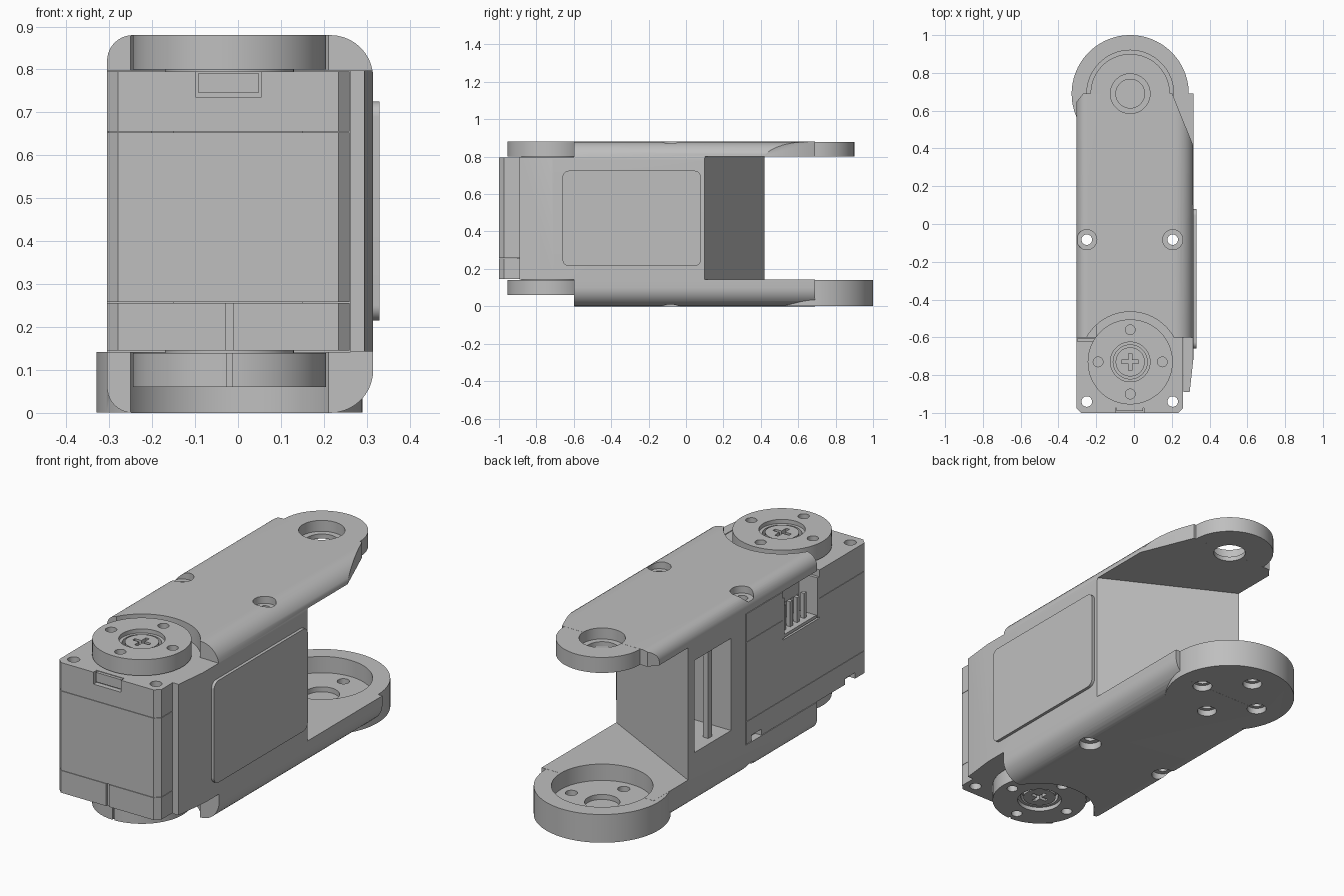
import bpy, bmesh
from math import cos, sin, pi, radians
from mathutils import Vector

if "Cube" in bpy.data.objects:
    bpy.data.objects.remove(bpy.data.objects["Cube"], do_unlink=True)

grey = bpy.data.materials.new("matte_grey")
grey.use_nodes = True
grey.diffuse_color = (0.52, 0.52, 0.52, 1)
grey.node_tree.nodes["Principled BSDF"].inputs["Base Color"].default_value = (0.52, 0.52, 0.52, 1)

CX, HORN_Y, TIP_Y = -0.02, -0.73, 0.69      # shared pivot line
TOP, GAP_LO, GAP_HI = 0.88, 0.142, 0.798    # bracket heights


def prism(name, pts, lo, hi, axis="z"):
    """Extrude a closed outline along one axis."""
    put = {"x": lambda a, b, h: (h, a, b),
           "y": lambda a, b, h: (a, h, b),
           "z": lambda a, b, h: (a, b, h)}[axis]
    bm = bmesh.new()
    low = bm.faces.new([bm.verts.new(put(a, b, lo)) for a, b in pts])
    top = bmesh.ops.extrude_face_region(bm, geom=[low])["geom"]
    shift = Vector(put(0, 0, hi - lo))
    bmesh.ops.translate(bm, vec=shift, verts=[v for v in top if isinstance(v, bmesh.types.BMVert)])
    bmesh.ops.recalc_face_normals(bm, faces=bm.faces)
    mesh = bpy.data.meshes.new(name)
    bm.to_mesh(mesh)
    bm.free()
    mesh.materials.append(grey)
    ob = bpy.data.objects.new(name, mesh)
    bpy.context.collection.objects.link(ob)
    return ob


def box(name, x, y, z):
    return prism(name, [(x[0], y[0]), (x[1], y[0]), (x[1], y[1]), (x[0], y[1])], *z)


def circle(x, y, r, n=64):
    return [(x + r * cos(2 * pi * i / n), y + r * sin(2 * pi * i / n)) for i in range(n)]


def disc(name, x, y, r, lo, hi, n=64):
    return prism(name, circle(x, y, r, n), lo, hi)


def rounded(x, y, left, right, n=10):
    """Rectangle outline with its own corner radius on each side."""
    pts = []
    for k, (sx, sy) in enumerate([(1, 1), (0, 1), (0, 0), (1, 0)]):
        r = right if sx else left
        cx, cy = x[sx] + (-r if sx else r), y[sy] + (-r if sy else r)
        pts += [(cx + r * cos(a), cy + r * sin(a))
                for a in [(k + i / n) * pi / 2 for i in range(n + 1)]]
    return pts


def combine(ob, other, op="DIFFERENCE"):
    mod = ob.modifiers.new("combine", "BOOLEAN")
    mod.operation, mod.object, mod.solver = op, other, "EXACT"
    bpy.context.view_layer.objects.active = ob
    bpy.ops.object.modifier_apply(modifier=mod.name)
    bpy.data.objects.remove(other, do_unlink=True)


def bolt_circle(y, r=0.17):
    return [(CX + r, y), (CX - r, y), (CX, y + r), (CX, y - r)]


# Bracket: rounded sleeve hollowed for the servo and the rear gap
bracket = prism("bracket", rounded((-0.305, 0.315), (0, TOP), 0.06, 0.1), -0.89, TIP_Y, "y")
combine(bracket, box("cut", (-0.5, 0.262), (-1.1, -0.035), (GAP_LO, GAP_HI)))
combine(bracket, prism("cut", [(0.45, 0.03), (0.45, 1.1), (-0.45, 1.1), (-0.45, 0.495)],
                       GAP_LO, 0.802))
# Plate fronts cleared around the horns
for lo, hi in ((-0.1, GAP_LO + 0.001), (GAP_HI - 0.001, 1)):
    combine(bracket, box("cut", (-0.5, 0.5), (-1.1, -0.6), (lo, hi)))
    combine(bracket, disc("cut", CX, HORN_Y, 0.265, lo, hi))
# Tapered wall front, tapered upper arm
combine(bracket, prism("cut", [(0.288, -0.95), (0.45, -0.95), (0.45, -0.62), (0.325, -0.62)], -0.1, 1))
combine(bracket, prism("cut", [(0.32, 0.4), (0.45, 0.4), (0.45, 0.75), (0.178, 0.75)], 0.5, 1))
combine(bracket, prism("cut", [(-0.31, 0.64), (-0.22, 0.75), (-0.45, 0.75), (-0.45, 0.64)], 0.5, 1))
# Arm ends
combine(bracket, disc("tip", CX, TIP_Y, 0.21, 0.8021, TOP - 0.0005, 80), "UNION")
combine(bracket, disc("tip", CX, TIP_Y, 0.31, 0.0005, 0.1415, 96), "UNION")
# Upper pivot hole with counterbore
combine(bracket, disc("cut", CX, TIP_Y, 0.105, 0.825, 1))
combine(bracket, disc("cut", CX, TIP_Y, 0.076, 0.7, 1))
# Lower horn seat with countersunk bolt holes
combine(bracket, disc("cut", CX, TIP_Y, 0.23, 0.06, 0.3))
combine(bracket, disc("cut", CX, TIP_Y, 0.08, 0.035, 0.3))
for x, y in bolt_circle(TIP_Y):
    combine(bracket, disc("cut", x, y, 0.028, -0.1, 0.3, 24))
    combine(bracket, disc("cut", x, y, 0.046, -0.1, 0.03, 32))
# Side window into the hollow behind the servo
combine(bracket, prism("cut", [(-0.45, 0.08), (-0.45, 0.39), (-0.29, 0.365), (0.1, 0.16), (0.1, 0.08)],
                       0.26, 0.72))
# Mounting screw holes
for x in (-0.25, 0.205):
    combine(bracket, disc("cut", x, -0.083, 0.028, -0.1, 1, 24))
    for lo, hi in ((-0.1, 0.035), (TOP - 0.035, 1)):
        combine(bracket, disc("cut", x, -0.083, 0.053, lo, hi, 32))
box("window_rib", (-0.27, -0.24), (0.18, 0.21), (0.255, 0.725))

# Cover plate on the outer wall
prism("side_cover", rounded((-0.66, 0.08), (0.215, 0.725), 0.035, 0.035), 0.31, 0.33, "x")

# Servo case in three stacked layers
c = 0.026
outline = [(-0.305 + c, -1), (0.26 - c, -1), (0.26, -1 + c), (0.26, -0.04),
           (-0.305, -0.04), (-0.305, -1 + c)]
layers = [("servo_base", 0.145, 0.256), ("servo_middle", 0.258, 0.653), ("servo_lid", 0.655, 0.795)]
for name, lo, hi in layers:
    part = prism(name, outline, lo, hi)
    for x in (-0.25, 0.205):
        for y in (-0.94, -0.083):
            combine(part, disc("cut", x, y, 0.028, 0, 1, 24))
    if name != "servo_base":
        combine(part, box("cut", (-0.4, -0.2), (-0.62, -0.33), (0.555, 0.9)))
    else:
        combine(part, box("cut", (CX - 0.008, CX + 0.008), (-1.1, -0.99), (0, 0.3)))
        for y in (-0.9, -0.16):
            combine(part, box("cut", (-0.4, -0.27), (y, y + 0.08), (0, 0.175)))
    if name == "servo_lid":
        combine(part, box("cut", (-0.098, 0.054), (-1.1, -0.975), (0.735, 0.9)))
box("servo_core", (-0.15, 0.15), (-0.9, -0.1), (0.2, 0.7))
box("front_tab", (-0.092, 0.048), (-0.99, -0.95), (0.745, 0.792))

# Connector socket and pins
box("socket_floor", (-0.3, -0.2), (-0.6, -0.35), (0.56, 0.575))
for i in range(4):
    y = -0.56 + i * 0.055
    box("socket_pin", (-0.275, -0.255), (y, y + 0.02), (0.57, 0.7))
for y in (-0.62, -0.345):
    box("socket_wall", (-0.303, -0.2), (y, y + 0.015), (0.56, 0.76))

# Output horns, upper and lower, each with a cross-slot screw
for name, lo, hi, face, inward in (("upper_horn", 0.8, TOP, TOP, -1), ("lower_horn", 0.06, 0.14, 0.06, 1)):
    horn = disc(name, CX, HORN_Y, 0.225, lo, hi, 80)
    for x, y in bolt_circle(HORN_Y):
        combine(horn, disc("cut", x, y, 0.026, lo - 0.1, hi + 0.1, 24))
    combine(horn, disc("cut", CX, HORN_Y, 0.105, *sorted((face - inward * 0.1, face + inward * 0.02))))
    combine(horn, disc("cut", CX, HORN_Y, 0.09, *sorted((face - inward * 0.1, face + inward * 0.05))))
    disc(name + "_hub", CX, HORN_Y, 0.15, *((0.78, 0.802) if inward < 0 else (0.138, 0.16)))
    screw = disc(name + "_screw", CX, HORN_Y, 0.077, *sorted((face + inward * 0.06, face + inward * 0.015)))
    for w, l in ((0.009, 0.045), (0.045, 0.009)):
        combine(screw, box("cut", (CX - w, CX + w), (HORN_Y - l, HORN_Y + l),
                           sorted((face - inward * 0.1, face + inward * 0.04))))
    if inward > 0:
        combine(horn, box("cut", (CX - 0.006, CX + 0.006), (-1, HORN_Y - 0.215), (0, 0.3)))

# Smooth the curves, keep the edges crisp
for ob in bpy.context.scene.objects:
    ob.select_set(ob.type == "MESH" and "matte_grey" in ob.data.materials)
bpy.context.view_layer.objects.active = bracket
bpy.ops.object.shade_smooth_by_angle(angle=radians(30))
